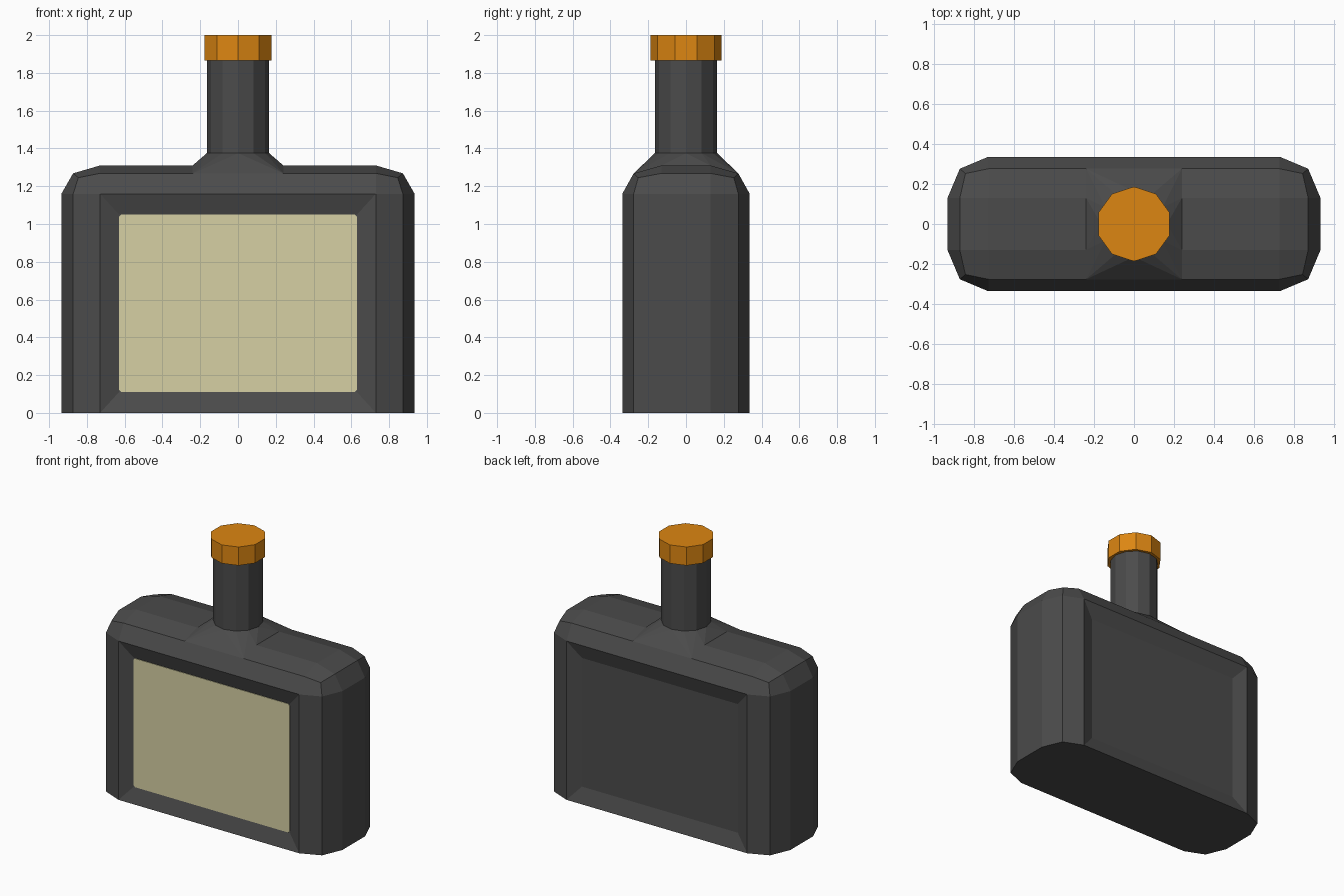
import bpy, bmesh, math

if "Cube" in bpy.data.objects:
    bpy.data.objects.remove(bpy.data.objects["Cube"])


def material(name, rgb):
    m = bpy.data.materials.new(name)
    m.diffuse_color = (*rgb, 1)
    m.use_nodes = True
    m.node_tree.nodes["Principled BSDF"].inputs["Base Color"].default_value = m.diffuse_color
    return m


dark_glass = material("dark glass", (0.07, 0.07, 0.07))
cream = material("cream paper", (0.67, 0.63, 0.37))
amber = material("amber cap", (0.72, 0.24, 0.006))


def finish(bm, name, mat):
    bmesh.ops.remove_doubles(bm, verts=bm.verts, dist=0.0005)
    bmesh.ops.recalc_face_normals(bm, faces=bm.faces)
    me = bpy.data.meshes.new(name)
    bm.to_mesh(me)
    bm.free()
    me.materials.append(mat)
    ob = bpy.data.objects.new(name, me)
    bpy.context.collection.objects.link(ob)
    return ob


# Bottle: one quarter described by faces, mirrored to all four corners
H, TOP, MID = 1.16, 1.31, 1.268
NECK_LOW, NECK_TOP, NECK_R = 1.375, 1.88, 0.165
DEPTH = 0.035
outline = [(0.935, 0), (0.935, 0.13), (0.873, 0.277), (0.73, 0.337)]
low = [(x, y, 0) for x, y in outline]
up = [(x, y, H) for x, y in outline]
e0, e = (0.873, 0, MID), (0.873, 0.13, MID)
d = (0.845, 0.253, 1.245)
f, f0 = (0.73, 0.277, MID), (0, 0.277, MID)
t0, t = (0.73, 0, TOP), (0.73, 0.13, TOP)
A0, A, B = (0.24, 0, TOP), (0.24, 0.13, TOP), (0.24, 0.277, MID)
c_low, c_up = (0, 0.337, 0), (0, 0.337, H)


def ring(z):
    return [(NECK_R * math.cos(math.radians(30 * i)),
             NECK_R * math.sin(math.radians(30 * i)), z) for i in range(4)]


n, m = ring(NECK_LOW), ring(NECK_TOP)
yi = 0.337 - DEPTH
p1, p2 = (0.63, yi, 0.11), (0.63, yi, 1.05)
q1, q2 = (0, yi, 0.11), (0, yi, 1.05)

faces = [(low[i], low[i + 1], up[i + 1], up[i]) for i in range(3)]     # walls
faces += [low + [c_low, (0, 0, 0)]]                                    # base
faces += [(low[3], up[3], p2, p1), (up[3], c_up, q2, p2),              # recess
          (low[3], p1, q1, c_low), (p1, p2, q2, q1)]
faces += [(up[0], up[1], e, e0), (up[1], up[2], d, e),                 # shoulder
          (up[2], up[3], f, d), (up[3], c_up, f0, B, f),
          (e0, e, t, t0), (e, d, f, t), (t, f, B, A), (t0, t, A, A0)]
faces += [(A0, A, n[0]), (A, n[1], n[0]), (A, B, n[1]),                # collar
          (B, n[2], n[1]), (B, n[3], n[2]), (B, f0, n[3])]
faces += [(n[i], n[i + 1], m[i + 1], m[i]) for i in range(3)]          # neck
faces += [m + [(0, 0, NECK_TOP)]]

bm = bmesh.new()
for sx in (1, -1):
    for sy in (1, -1):
        for face in faces:
            bm.faces.new([bm.verts.new((x * sx, y * sy, z)) for x, y, z in face])
finish(bm, "bottle", dark_glass)

# Label: thin plate with clipped corners in the front recess
bm = bmesh.new()
w, h, c = 0.63, 0.47, 0.012
corners = [(w, h - c), (w - c, h), (c - w, h), (-w, h - c),
           (-w, c - h), (c - w, -h), (w - c, -h), (w, c - h)]
plate = bm.faces.new([bm.verts.new((x, -yi + 0.001, 0.58 + z)) for x, z in corners])
ext = bmesh.ops.extrude_face_region(bm, geom=[plate])
bmesh.ops.translate(bm, vec=(0, -0.005, 0),
                    verts=[v for v in ext["geom"] if isinstance(v, bmesh.types.BMVert)])
finish(bm, "label", cream)

# Cap: ten-sided, corners on the y axis
bm = bmesh.new()
bot, top = [[bm.verts.new((0.187 * math.sin(math.tau * i / 10),
                           0.187 * math.cos(math.tau * i / 10), z))
             for i in range(10)] for z in (1.865, 2.0)]
bm.faces.new(bot)
bm.faces.new(top)
for i in range(10):
    j = (i + 1) % 10
    bm.faces.new((bot[i], bot[j], top[j], top[i]))
finish(bm, "cap", amber)
